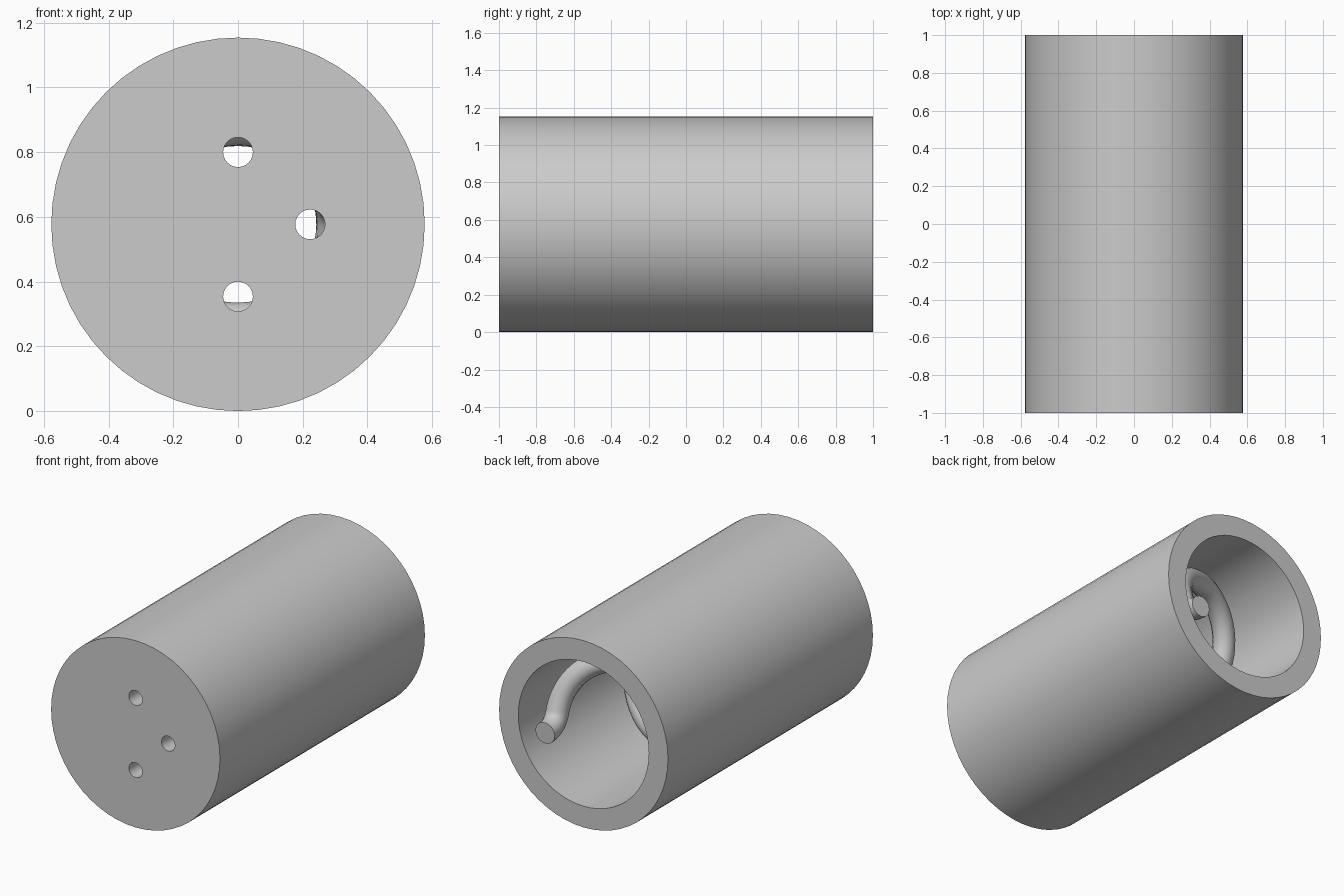
import bpy
import math
from mathutils import Vector

default_cube = bpy.data.objects.get("Cube")
if default_cube:
    bpy.data.objects.remove(default_cube, do_unlink=True)

RADIUS = 0.577
BORE = 0.446
HALF = 1.0
WALL = 0.13
HOLE_OFFSET, HOLE_RADIUS = 0.223, 0.046
COIL_RADIUS, TUBE_RADIUS = 0.308, 0.066
COIL_START, PITCH, TURNS = 0.81, 0.77, 2

grey = bpy.data.materials.new("plain_grey")
grey.use_nodes = True
grey.diffuse_color = (0.6, 0.6, 0.6, 1)
grey.node_tree.nodes["Principled BSDF"].inputs["Base Color"].default_value = grey.diffuse_color


def cylinder(name, radius, y0, y1, x=0, z=RADIUS, sides=56):
    """Cylinder lying along the y axis."""
    bpy.ops.mesh.primitive_cylinder_add(
        vertices=sides, radius=radius, depth=y1 - y0,
        location=(x, (y0 + y1) / 2, z), rotation=(math.pi / 2, 0, 0))
    obj = bpy.context.object
    obj.name = name
    return obj


def cut(target, cutter):
    """Subtract the cutter and discard it."""
    cutter.hide_render = True
    mod = target.modifiers.new("cut", "BOOLEAN")
    mod.operation = "DIFFERENCE"
    mod.solver = "EXACT"
    mod.object = cutter
    bpy.context.view_layer.objects.active = target
    bpy.ops.object.modifier_apply(modifier=mod.name)
    bpy.data.objects.remove(cutter, do_unlink=True)


def finish(obj):
    obj.data.materials.clear()
    obj.data.materials.append(grey)
    bpy.ops.object.select_all(action="DESELECT")
    obj.select_set(True)
    bpy.context.view_layer.objects.active = obj
    bpy.ops.object.shade_smooth_by_angle(angle=math.radians(35))


# Cup-shaped housing, open at the back
housing = cylinder("housing", RADIUS, -HALF, HALF)
cut(housing, cylinder("bore_cutter", BORE, WALL - HALF, HALF + 0.1))

# Three small holes through the front wall
for degrees in (-90, 0, 90):
    a = math.radians(degrees)
    cut(housing, cylinder("hole_cutter", HOLE_RADIUS, -HALF - 0.1, WALL - HALF + 0.1,
                          HOLE_OFFSET * math.cos(a),
                          RADIUS + HOLE_OFFSET * math.sin(a), 24))
finish(housing)


def coil_point(angle, y):
    return Vector((COIL_RADIUS * math.cos(angle), y,
                   RADIUS + COIL_RADIUS * math.sin(angle)))


# Path of the coil: short tail, helix, short tail
TAIL_ANGLE, TAIL_LENGTH, STEPS = math.radians(17), 0.145, 10
sweep = 2 * math.pi * TURNS
coil_end = COIL_START - PITCH * TURNS


def tail(angle, y, side):
    """Points from the helix end outwards, easing to the axial direction."""
    points = []
    for i in range(1, STEPS + 1):
        t = i / STEPS
        turn = TAIL_ANGLE * (1 - (1 - t) ** 2)
        out = TAIL_LENGTH * (0.4 * t + 0.6 * t * t)
        points.append(coil_point(angle - side * turn, y + side * out))
    return points


count = 48 * TURNS
helix = [coil_point(sweep * i / count, COIL_START - PITCH * TURNS * i / count)
         for i in range(count + 1)]
path = tail(0, COIL_START, 1)[::-1] + helix + tail(sweep, coil_end, -1)

# Coiled rod swept along the path
curve = bpy.data.curves.new("coil", "CURVE")
curve.dimensions = "3D"
curve.bevel_depth = TUBE_RADIUS
curve.bevel_resolution = 5
curve.use_fill_caps = True
spline = curve.splines.new("POLY")
spline.points.add(len(path) - 1)
for point, co in zip(spline.points, path):
    point.co = (*co, 1)
coil = bpy.data.objects.new("coil", curve)
bpy.context.collection.objects.link(coil)
bpy.ops.object.select_all(action="DESELECT")
coil.select_set(True)
bpy.context.view_layer.objects.active = coil
bpy.ops.object.convert(target="MESH")
finish(bpy.context.object)
